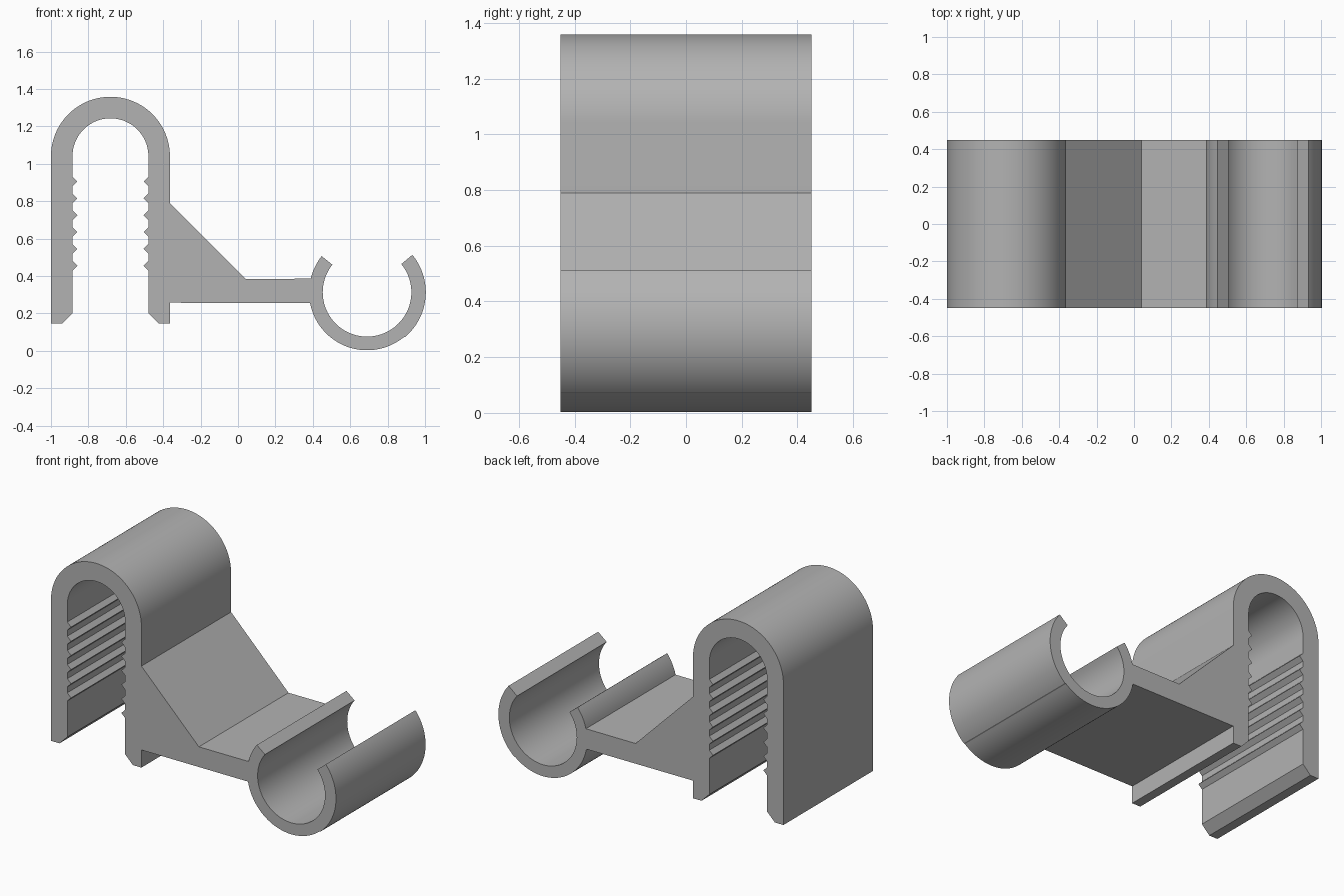
import bpy, bmesh
from math import sin, cos, radians

if "Cube" in bpy.data.objects:
    bpy.data.objects.remove(bpy.data.objects["Cube"], do_unlink=True)

HALF_DEPTH = 0.45
HOOK_X, HOOK_Z, HOOK_OUT, HOOK_IN = -0.682, 1.04, 0.318, 0.203
CUP_X, CUP_Z, CUP_OUT, CUP_IN = 0.69, 0.313, 0.31, 0.237
FOOT, CHAMFER, TOOTH = 0.145, 0.055, 0.026


def arc(cx, cz, r, start, end, step=3):
    n = max(2, round(abs(end - start) / step))
    angles = [radians(start + (end - start) * i / n) for i in range(n + 1)]
    return [(cx + r * cos(a), cz + r * sin(a)) for a in angles]


def toothed_leg(side):
    """Inner face of one hook leg from the foot up; side is -1 or 1."""
    wall = HOOK_X + side * HOOK_IN
    pts = [(wall + side * CHAMFER, FOOT), (wall, FOOT + CHAMFER)]
    for i in range(6):
        z = 0.455 + 0.09 * i
        pts += [(wall, z - TOOTH), (wall - side * TOOTH, z), (wall, z + TOOTH)]
    return pts


# Underside of the arm, leaving the outer hook leg
hook_right = HOOK_X + HOOK_OUT
outline = [(hook_right, FOOT), (hook_right, 0.257)]

# Open cup: outside with a small lip, inside, then back to the arm
outline += arc(CUP_X, CUP_Z, CUP_OUT, 190.5, 309)
outline += arc(CUP_X, CUP_Z, CUP_OUT + 0.004, 310.5, 399.5)
outline += arc(CUP_X, CUP_Z, CUP_IN, 399.5, 141.5)
outline += arc(CUP_X, CUP_Z, CUP_OUT, 141.5, 166.5)

# Top of the arm and its sloping gusset
outline += [(0.04, 0.385), (hook_right, 0.79)]

# Hook: outer arch, toothed legs and inner arch
outline += arc(HOOK_X, HOOK_Z, HOOK_OUT, 0, 180)
outline += [(HOOK_X - HOOK_OUT, FOOT)]
outline += toothed_leg(-1)
outline += arc(HOOK_X, HOOK_Z, HOOK_IN, 180, 0)
outline += reversed(toothed_leg(1))

# Extrude the outline through the depth
bm = bmesh.new()
face = bm.faces.new([bm.verts.new((x, -HALF_DEPTH, z)) for x, z in outline])
result = bmesh.ops.extrude_face_region(bm, geom=[face], use_keep_orig=True)
moved = [g for g in result["geom"] if isinstance(g, bmesh.types.BMVert)]
bmesh.ops.translate(bm, verts=moved, vec=(0, 2 * HALF_DEPTH, 0))
bmesh.ops.recalc_face_normals(bm, faces=bm.faces)
caps = [f for f in bm.faces if len(f.verts) > 4]
bmesh.ops.triangulate(bm, faces=caps)
mesh = bpy.data.meshes.new("clip_bracket")
bm.to_mesh(mesh)
bm.free()

# Plain grey plastic
grey = bpy.data.materials.new("plain_grey")
grey.use_nodes = True
colour = (0.45, 0.45, 0.45, 1)
grey.diffuse_color = colour
grey.node_tree.nodes["Principled BSDF"].inputs["Base Color"].default_value = colour
mesh.materials.append(grey)

bracket = bpy.data.objects.new("clip_bracket", mesh)
bpy.context.collection.objects.link(bracket)
bpy.context.view_layer.objects.active = bracket
bracket.select_set(True)
bpy.ops.object.shade_smooth_by_angle(angle=radians(20))
